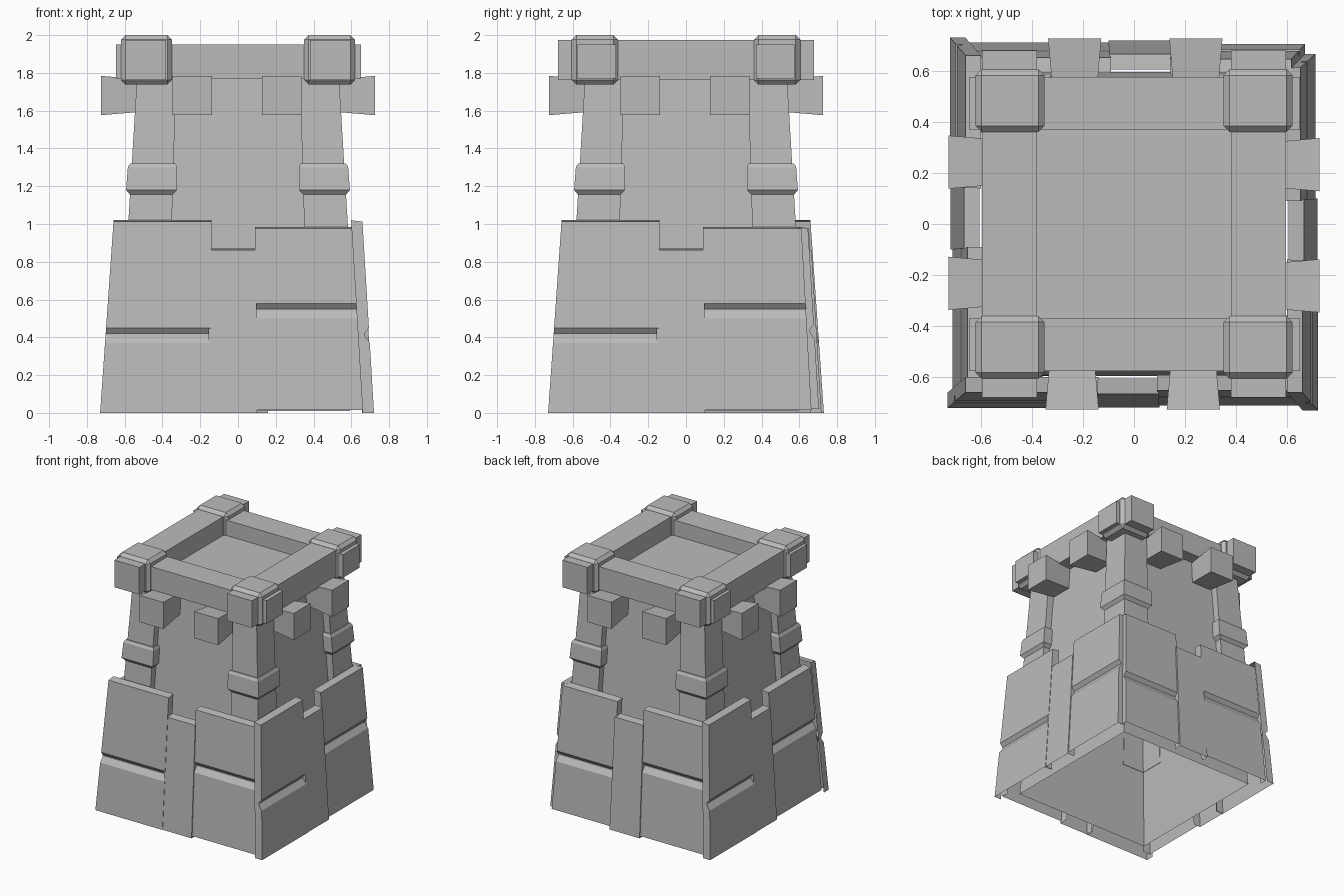
import bpy, bmesh, math
from mathutils import Matrix, Vector

cube = bpy.data.objects.get("Cube")
if cube:
    bpy.data.objects.remove(cube, do_unlink=True)

stone = bpy.data.materials.new("grey_stone")
stone.use_nodes = True
GREY = (0.5, 0.5, 0.5, 1)
stone.diffuse_color = GREY
stone.node_tree.nodes["Principled BSDF"].inputs["Base Color"].default_value = GREY

SIDES = ["front", "right", "back", "left"]


def finish(name, bm, turn=0):
    """Turn a mesh by quarter turns about z and link it as an object."""
    bmesh.ops.recalc_face_normals(bm, faces=bm.faces)
    bm.transform(Matrix.Rotation(turn * math.pi / 2, 4, "Z"))
    mesh = bpy.data.meshes.new(name)
    bm.to_mesh(mesh)
    bm.free()
    mesh.materials.append(stone)
    obj = bpy.data.objects.new(name, mesh)
    bpy.context.scene.collection.objects.link(obj)
    return obj


def loft(name, rings, turn=0, start_cap=True, open_edges=0):
    """Skin a row of rings; open_edges leaves out that many last ring edges."""
    bm = bmesh.new()
    loops = [[bm.verts.new(p) for p in ring] for ring in rings]
    for a, b in zip(loops, loops[1:]):
        n = len(a)
        for i in range(n - open_edges):
            j = (i + 1) % n
            bm.faces.new((a[i], a[j], b[j], b[i]))
    if start_cap:
        bm.faces.new(loops[0])
    bm.faces.new(loops[-1])
    return finish(name, bm, turn)


def rect(x0, x1, y0, y1, z):
    return [(x0, y0, z), (x1, y0, z), (x1, y1, z), (x0, y1, z)]


def block(name, lo, hi, bevel=0):
    """Axis-aligned box with an optional chamfer."""
    bm = bmesh.new()
    bmesh.ops.create_cube(bm, size=1)
    size = Vector(hi) - Vector(lo)
    bmesh.ops.scale(bm, vec=size, verts=bm.verts)
    bmesh.ops.translate(bm, vec=(Vector(hi) + Vector(lo)) / 2, verts=bm.verts)
    if bevel:
        bmesh.ops.bevel(bm, geom=bm.edges[:], offset=bevel, segments=1,
                        profile=0.5, affect="EDGES")
    return finish(name, bm)


def panel(name, turn, left, right, bottom, top, depth, groove=None):
    """Sloped wall shell, open behind and below; ends give x at z = 0 and 1."""
    def out(z):
        return depth - 0.06 * z
    profile = [(out(bottom), bottom)]
    if groove:
        for dz, cut in ((-0.06, 0), (-0.02, 0.025), (-0.01, 0.025), (0.02, 0)):
            profile.append((out(groove + dz) - cut, groove + dz))
    profile += [(out(top), top - 0.008), (out(top) - 0.06, top),
                (out(bottom) - 0.06, bottom)]
    rings = [[(a + (b - a) * z, -d, z) for d, z in profile]
             for a, b in (left, right)]
    loft(name, rings, turn, open_edges=2)


def core_half(z):
    """Half width of the tower core at a height."""
    return 0.595 - 0.066 * z


def column_ring(z, grow=0):
    """L-shaped section that wraps a corner of the core."""
    i = 0.35 - 0.03 * (z - 1.02) - grow
    o = 0.58 - 0.06 * (z - 1.02) + grow
    c = core_half(z) - 0.003
    return [(x, -y, z) for x, y in
            ((i, o), (o, o), (o, i), (c, i), (c, c), (i, c))]


# Hollow tapered tower, open below, with a flat deck
loft("tower_core", [rect(-h, h, -h, h, z) for h, z in
                    ((core_half(z), z) for z in (0.01, 1.83))],
     start_cap=False)

for k, side in enumerate(SIDES):
    # Lower wall cladding; the back tall panel is set in and slightly lower
    if side == "back":
        panel("back_tall_panel", k, (-0.67, -0.615), (-0.15, -0.14),
              0.02, 0.985, 0.705, 0.45)
    else:
        panel(side + "_tall_panel", k, (-0.73, -0.66), (-0.15, -0.14),
              0.0, 1.02, 0.72, 0.43)
    panel(side + "_middle_panel", k, (-0.16, -0.15), (0.1, 0.095),
          0.0, 0.87, 0.717)
    panel(side + "_short_panel", k, (0.095, 0.09), (0.665, 0.61),
          0.015, 0.985, 0.71, 0.56)

    # Projecting corbels, a little larger at the outer end
    for label, cx in (("left", 0.232), ("right", -0.242)):
        rings = []
        for y, h in ((-0.48, 0.083), (-0.725, 0.104)):
            rings.append([(cx - h, y, 1.68 - h), (cx + h, y, 1.68 - h),
                          (cx + h, y, 1.68 + h), (cx - h, y, 1.68 + h)])
        loft(side + "_" + label + "_corbel", rings, k)

    # Leaning corner column with its band
    loft(side + "_corner_column", [column_ring(0.6), column_ring(1.8)], k)
    loft(side + "_column_band",
         [column_ring(1.155), column_ring(1.18, 0.022),
          column_ring(1.30, 0.02), column_ring(1.32, 0.01)], k)

# Parapet beams running through the corner blocks
for s, lat, lon in ((-1, "front", "right"), (1, "back", "left")):
    y0, y1 = sorted((s * 0.37, s * 0.575))
    block(lat + "_parapet_beam", (-0.645, y0, 1.77), (0.65, y1, 1.95))
    x0, x1 = sorted((s * 0.38, s * 0.595))
    block(lon + "_parapet_beam", (x0, -0.678, 1.763), (x1, 0.678, 1.975))

# Chamfered corner blocks
for sx, xn in ((-1, "right"), (1, "left")):
    for sy, yn in ((-1, "front"), (1, "back")):
        x0, x1 = sorted((sx * 0.35, sx * 0.62))
        y0, y1 = sorted((sy * 0.36, sy * 0.605))
        block(yn + "_" + xn + "_corner_block",
              (x0, y0, 1.738), (x1, y1, 2.0), 0.024)
